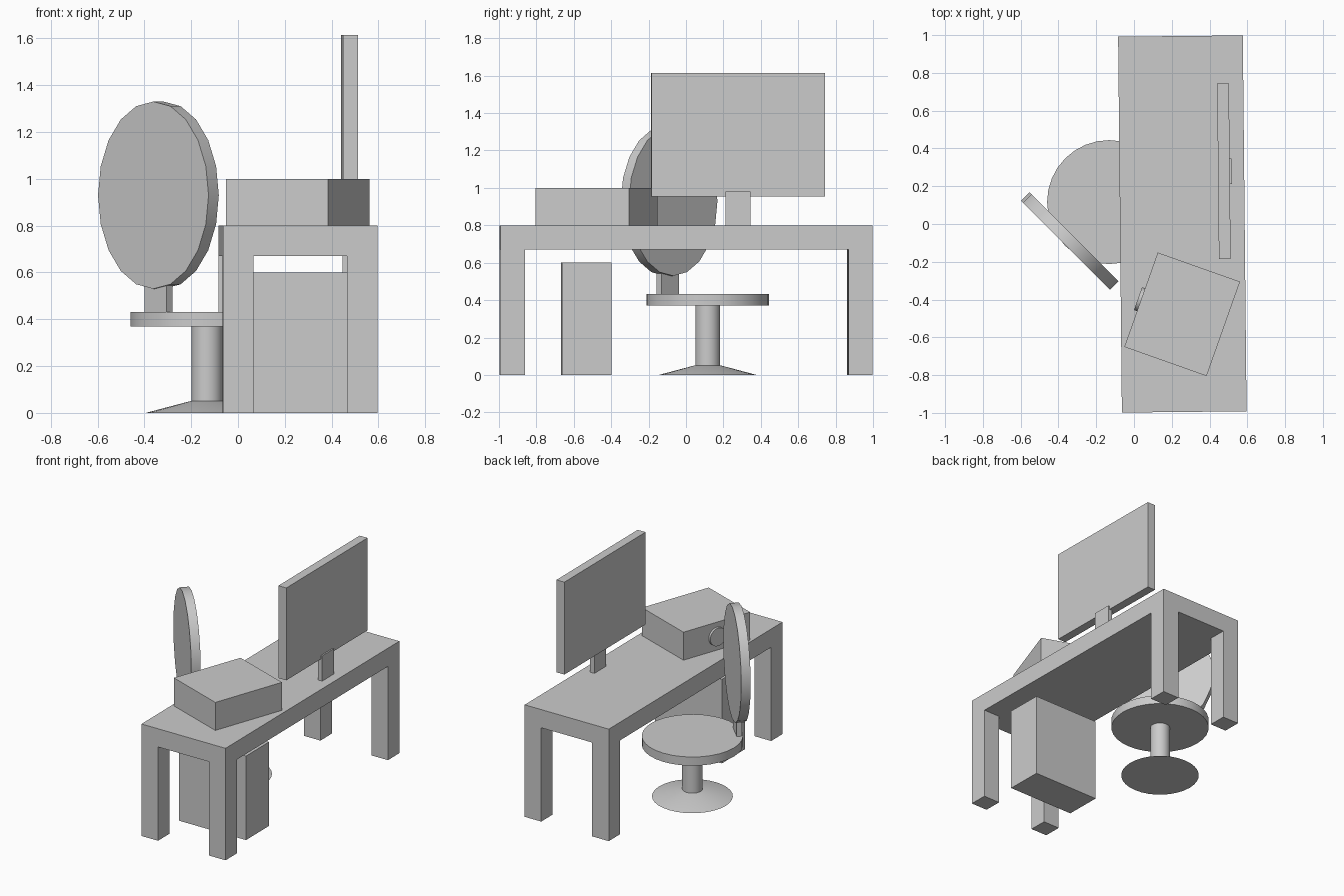
import bpy
import math
from mathutils import Vector

cube = bpy.data.objects.get("Cube")
if cube:
    bpy.data.objects.remove(cube, do_unlink=True)

# Single plain grey for everything
grey = bpy.data.materials.new("plain_grey")
grey.use_nodes = True
colour = (0.6, 0.6, 0.6, 1.0)
grey.diffuse_color = colour
grey.node_tree.nodes["Principled BSDF"].inputs["Base Color"].default_value = colour

DESK_TURN = 0.01                     # desk set stands very slightly turned
DESK_CENTRE = Vector((0.256, 0, 0))
CHAIR = Vector((-0.132, 0.116, 0))   # chair column axis
BACK_TURN = math.radians(-45)        # backrest runs diagonally


def finish(name, smooth=False):
    obj = bpy.context.object
    obj.name = name
    obj.data.materials.append(grey)
    bpy.ops.object.transform_apply(location=False, rotation=False, scale=True)
    if smooth:
        bpy.ops.object.shade_smooth_by_angle(angle=math.radians(35))
    return obj


def box(name, centre, size, turn=0.0):
    bpy.ops.mesh.primitive_cube_add(size=1, location=centre, rotation=(0, 0, turn))
    bpy.context.object.scale = size
    return finish(name)


def round_part(name, xy, z0, z1, r0, r1, sides=32):
    bpy.ops.mesh.primitive_cone_add(vertices=sides, radius1=r0, radius2=r1, depth=z1 - z0,
                                    location=(xy[0], xy[1], (z0 + z1) / 2))
    return finish(name, True)


def on_desk(x, y, z):
    v = Vector((x, y, 0))
    c, s = math.cos(DESK_TURN), math.sin(DESK_TURN)
    return DESK_CENTRE + Vector((c * v.x - s * v.y, s * v.x + c * v.y, z))


# Desk: slab and four legs flush with its corners
box("desk_top", on_desk(0, 0, 0.735), (0.66, 1.99, 0.13), DESK_TURN)
for side, sx in (("right", -1), ("left", 1)):
    for end, sy in (("front", -1), ("back", 1)):
        box(f"{end}_{side}_leg", on_desk(sx * 0.265, sy * 0.93, 0.335),
            (0.13, 0.13, 0.67), DESK_TURN)

# Cabinet under the desk
box("cabinet", (0.263, -0.533, 0.3), (0.525, 0.263, 0.6), DESK_TURN)

# Monitor with its stand behind the panel
box("monitor_panel", (0.476, 0.279, 1.285), (0.062, 0.93, 0.66), DESK_TURN)
box("monitor_stand", (0.5, 0.278, 0.89), (0.035, 0.135, 0.18), DESK_TURN)

# Turned case on the desk with a round knob on its side
CASE_TURN = math.radians(-19.5)
case_centre = Vector((0.255, -0.478, 0.9))
box("case", case_centre, (0.462, 0.53, 0.2), CASE_TURN)
outward = Vector((-math.cos(CASE_TURN), -math.sin(CASE_TURN), 0))
bpy.ops.mesh.primitive_cylinder_add(vertices=32, radius=0.064, depth=0.03,
                                    location=case_centre + outward * 0.233,
                                    rotation=(0, math.pi / 2, CASE_TURN))
finish("case_knob", True)

# Swivel chair: base, column, seat
round_part("chair_base", CHAIR, 0, 0.052, 0.262, 0.065)
round_part("chair_column", CHAIR, 0.04, 0.38, 0.066, 0.066)
round_part("chair_seat", CHAIR, 0.37, 0.432, 0.328, 0.328)

# Backrest: oval disc on a short bracket
box("back_bracket", (-0.34, -0.097, 0.49), (0.134, 0.035, 0.2), BACK_TURN)
bpy.ops.mesh.primitive_cylinder_add(vertices=20, radius=1, depth=1,
                                    location=(-0.34, -0.09, 0.93),
                                    rotation=(math.pi / 2, 0, BACK_TURN))
bpy.context.object.scale = (0.334, 0.4, 0.062)
finish("chair_backrest", True)
